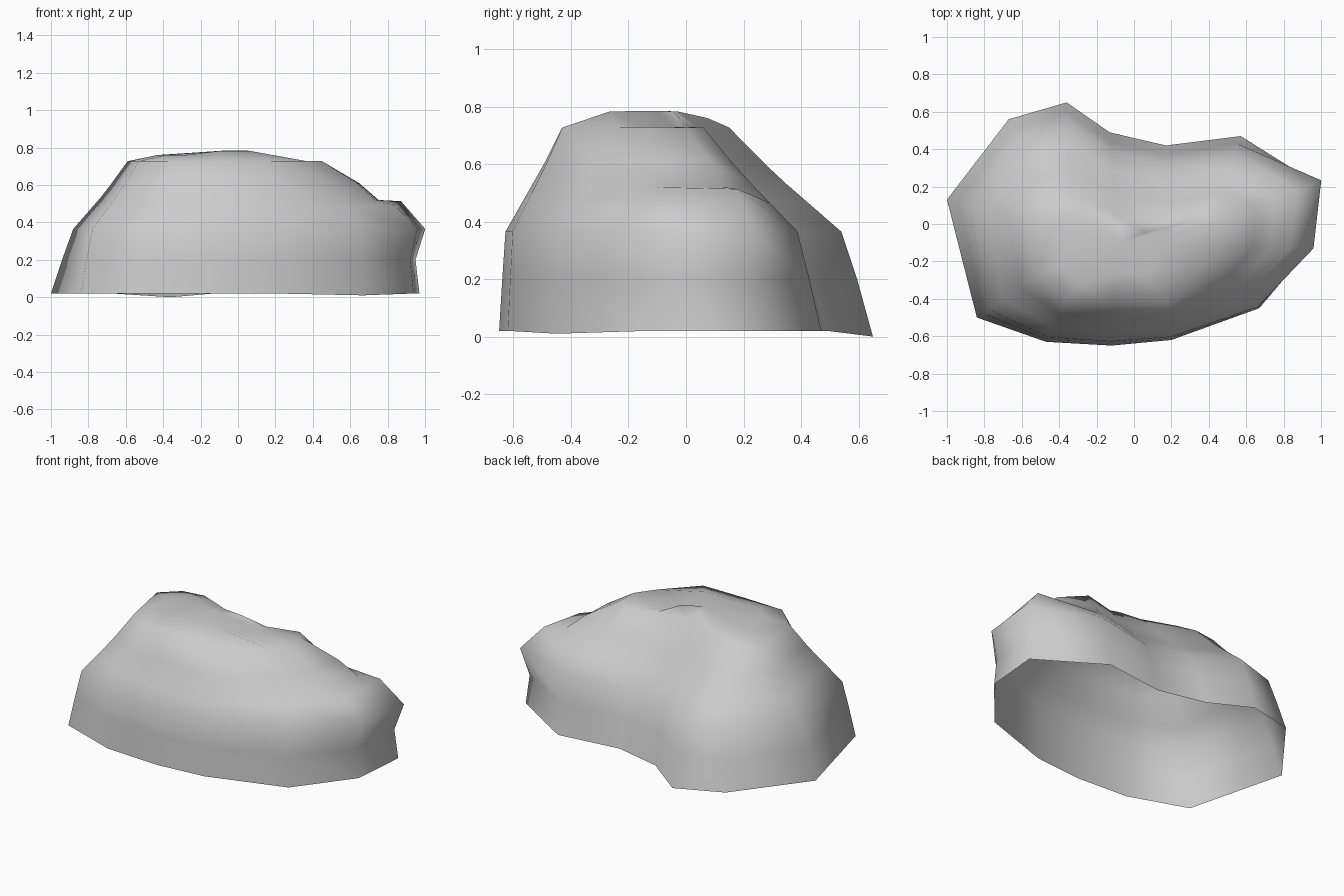
import bpy
import bmesh
from mathutils import Vector

cube = bpy.data.objects.get("Cube")
if cube:
    bpy.data.objects.remove(cube, do_unlink=True)

# Single stone colour
stone = bpy.data.materials.new("stone_grey")
stone.use_nodes = True
grey = (0.6, 0.6, 0.6, 1)
stone.diffuse_color = grey
stone.node_tree.nodes["Principled BSDF"].inputs["Base Color"].default_value = grey

# Ground outline and shoulder outline of the boulder, in matching order
ground = [(-1, .13), (-.67, .56), (-.36, .65), (-.13, .49), (.17, .42), (.57, .47), (.97, .22),
          (.94, -.13), (.67, -.45), (.2, -.62), (-.12, -.65), (-.47, -.63), (-.84, -.5)]
shoulder = [(-.59, .03), (-.48, .13), (-.34, .15), (-.08, .04), (.19, .01), (.39, .06), (.45, 0),
            (.45, -.12), (.37, -.23), (.18, -.43), (-.12, -.43), (-.38, -.42), (-.53, -.28)]
# How far each column leans inward by the top of the lower wall
lean = [.29, .24, .22, .24, .24, .2, -.06, -.04, .03, .09, .1, .12, .2]
peak = Vector((-.06, -.1, .785))


def column(low, high, inward):
    """Points of one column, from the ground to the flattened crown."""
    if inward < .05:
        # Side with a ledge half way up
        middle = [(inward + .25, .5 + low[1] * .06), (.42, .52), (.62, .61)]
    else:
        extra = inward - .22
        middle = [(.45 + extra * .75, .465), (.6 + extra * .6, .53), (.75 + extra * .35, .6)]
    foot = inward / 2 if inward > 0 else .04
    steps = [(0, .02), (foot, .2), (inward, .365)] + middle + [(1, .727)]
    a, b = Vector(low), Vector(high)
    points = [a.lerp(b, t).to_3d() + Vector((0, 0, z)) for t, z in steps]
    # Crown: high in the middle, a little lower to the left, lowest to the right
    crown = points[-1].lerp(peak, .3 if b.x < -.3 else .5)
    crown.z = .73 if crown.x > .1 else .76 if crown.x < -.2 else .783
    return points + [crown]


bm = bmesh.new()
columns = [[bm.verts.new(p) for p in column(*c)] for c in zip(ground, shoulder, lean)]
columns[2][0].co.z = 0
columns[8][0].co.z = .01
tip = bm.verts.new(peak)

# Walls between neighbouring columns, closed by a fan at the peak; open underneath
for i, left in enumerate(columns):
    right = columns[(i + 1) % len(columns)]
    for k in range(len(left) - 1):
        bm.faces.new((left[k], left[k + 1], right[k + 1], right[k]))
    bm.faces.new((left[-1], tip, right[-1]))
for face in bm.faces:
    face.smooth = True

mesh = bpy.data.meshes.new("boulder")
bm.to_mesh(mesh)
bm.free()
mesh.materials.append(stone)
boulder = bpy.data.objects.new("boulder", mesh)
bpy.context.collection.objects.link(boulder)
